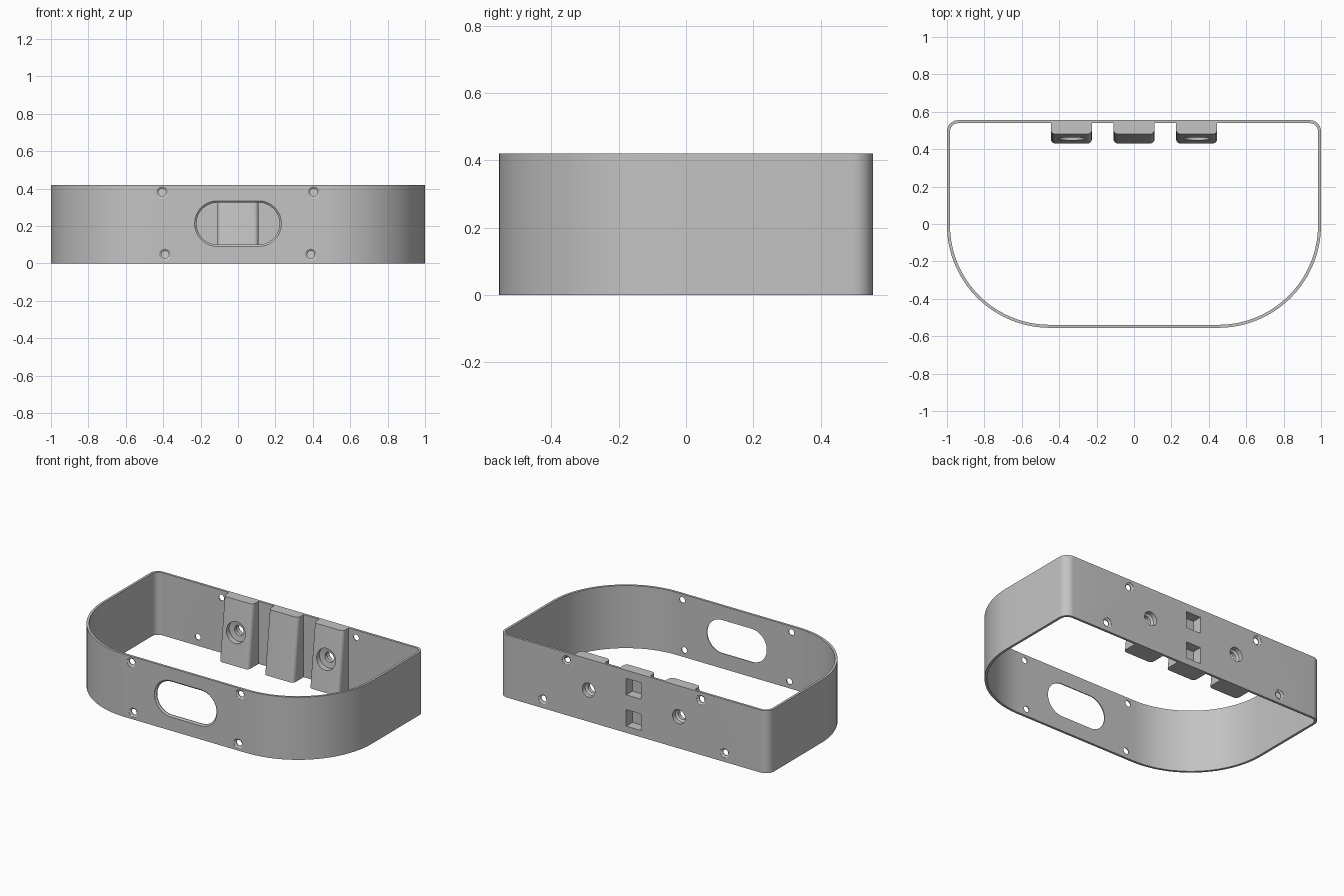
import bpy, bmesh
from math import sin, cos, pi, radians

HEIGHT, WALL, BACK = 0.42, 0.016, 0.555
RIB_X, RIB_HALF, RIB_ROUND = 0.335, 0.11, 0.025

old = bpy.data.objects.get("Cube")
if old:
    bpy.data.objects.remove(old, do_unlink=True)

grey = bpy.data.materials.new("plain_grey")
grey.use_nodes = True
colour = (0.55, 0.55, 0.55, 1)
grey.diffuse_color = colour
grey.node_tree.nodes["Principled BSDF"].inputs["Base Color"].default_value = colour


def loft(name, rings):
    """Closed solid skinned through matching rings of points."""
    bm = bmesh.new()
    loops = [[bm.verts.new(p) for p in ring] for ring in rings]
    n = len(loops[0])
    for a, b in zip(loops, loops[1:]):
        for i in range(n):
            j = (i + 1) % n
            bm.faces.new((a[i], a[j], b[j], b[i]))
    bm.faces.new(loops[0])
    bm.faces.new(loops[-1])
    bmesh.ops.recalc_face_normals(bm, faces=bm.faces)
    mesh = bpy.data.meshes.new(name)
    bm.to_mesh(mesh)
    bm.free()
    mesh.materials.append(grey)
    obj = bpy.data.objects.new(name, mesh)
    bpy.context.collection.objects.link(obj)
    return obj


def arc(cx, cy, r, start, end, steps):
    angles = [radians(start + (end - start) * i / steps) for i in range(steps + 1)]
    return [(cx + r * cos(a), cy + r * sin(a)) for a in angles]


def ribs(z):
    """Plan of the three ribs, whose faces lean back as they rise."""
    wall_y = BACK - WALL
    face_y = 0.43 + 0.119 * z
    w, r = RIB_HALF, RIB_ROUND
    pts = []
    for c in (RIB_X, 0, -RIB_X):
        pts.append((c + w, wall_y))
        pts += arc(c + w - r, face_y + r, r, 0, -90, 6)
        pts += arc(c - w + r, face_y + r, r, -90, -180, 6)
        pts.append((c - w, wall_y))
    return pts


def outline(z, inset=0, with_ribs=False):
    """Plan of the band: wide front curves, tight back corners."""
    big, small = 0.55, 0.06
    fx, fy = 1 - big, big - BACK
    bx, by = 1 - small, BACK - small
    pts = arc(fx, fy, big - inset, -90, 0, 32)
    pts += arc(bx, by, small - inset, 0, 90, 10)
    if with_ribs:
        pts += ribs(z)
    pts += arc(-bx, by, small - inset, 90, 180, 10)
    pts += arc(-fx, fy, big - inset, 180, 270, 32)
    return [(x, y, z) for x, y in pts]


def bore(x, z, profile, sides=32, stretch=0):
    """Cutter along y from (y, radius) steps; stretch makes a slot."""
    rings = []
    for y, r in profile:
        ring = []
        for i in range(sides):
            a = (i + 0.5) * 2 * pi / sides
            side = stretch if cos(a) > 0 else -stretch
            ring.append((x + side + r * cos(a), y, z + r * sin(a)))
        rings.append(ring)
    return loft("cutter", rings)


# Band body and the hollow that leaves the walls and ribs standing
body = loft("curved_band_frame", [outline(0), outline(HEIGHT)])
cutters = [loft("cutter", [outline(z, WALL, True) for z in (-0.1, HEIGHT + 0.1)])]

# Front slot with a bevelled rim
cutters.append(bore(0, 0.213, [(-0.6, 0.122), (-0.553, 0.122), (-0.545, 0.112), (-0.5, 0.112)],
                    64, 0.11))

# Countersunk screw holes, front and back
screw = [(0.6, 0.032), (0.553, 0.032), (0.545, 0.02), (0.5, 0.02)]
front_screw = [(-y, r) for y, r in screw]
for side in (-1, 1):
    cutters.append(bore(side * 0.405, 0.38, front_screw))
    cutters.append(bore(side * 0.39, 0.047, front_screw))
    cutters.append(bore(side * 0.50, 0.37, screw))
    cutters.append(bore(side * 0.675, 0.06, screw))
    # Stepped mounting holes through the outer ribs
    cutters.append(bore(side * RIB_X, 0.212, [(0.6, 0.047), (0.525, 0.047), (0.515, 0.034),
                                              (0.49, 0.034), (0.485, 0.07), (0.38, 0.07)]))

# Square pockets in the back of the middle rib
for z in (0.10, 0.31):
    cutters.append(bore(0, z, [(0.6, 0.078), (0.49, 0.078)], 4))

bpy.context.view_layer.objects.active = body
for cutter in cutters:
    cutter.hide_render = True
    mod = body.modifiers.new("cut", 'BOOLEAN')
    mod.operation = 'DIFFERENCE'
    mod.solver = 'EXACT'
    mod.object = cutter
    bpy.ops.object.modifier_apply(modifier=mod.name)
    bpy.data.objects.remove(cutter, do_unlink=True)

bpy.ops.object.select_all(action='DESELECT')
body.select_set(True)
bpy.ops.object.shade_smooth_by_angle(angle=radians(30))
